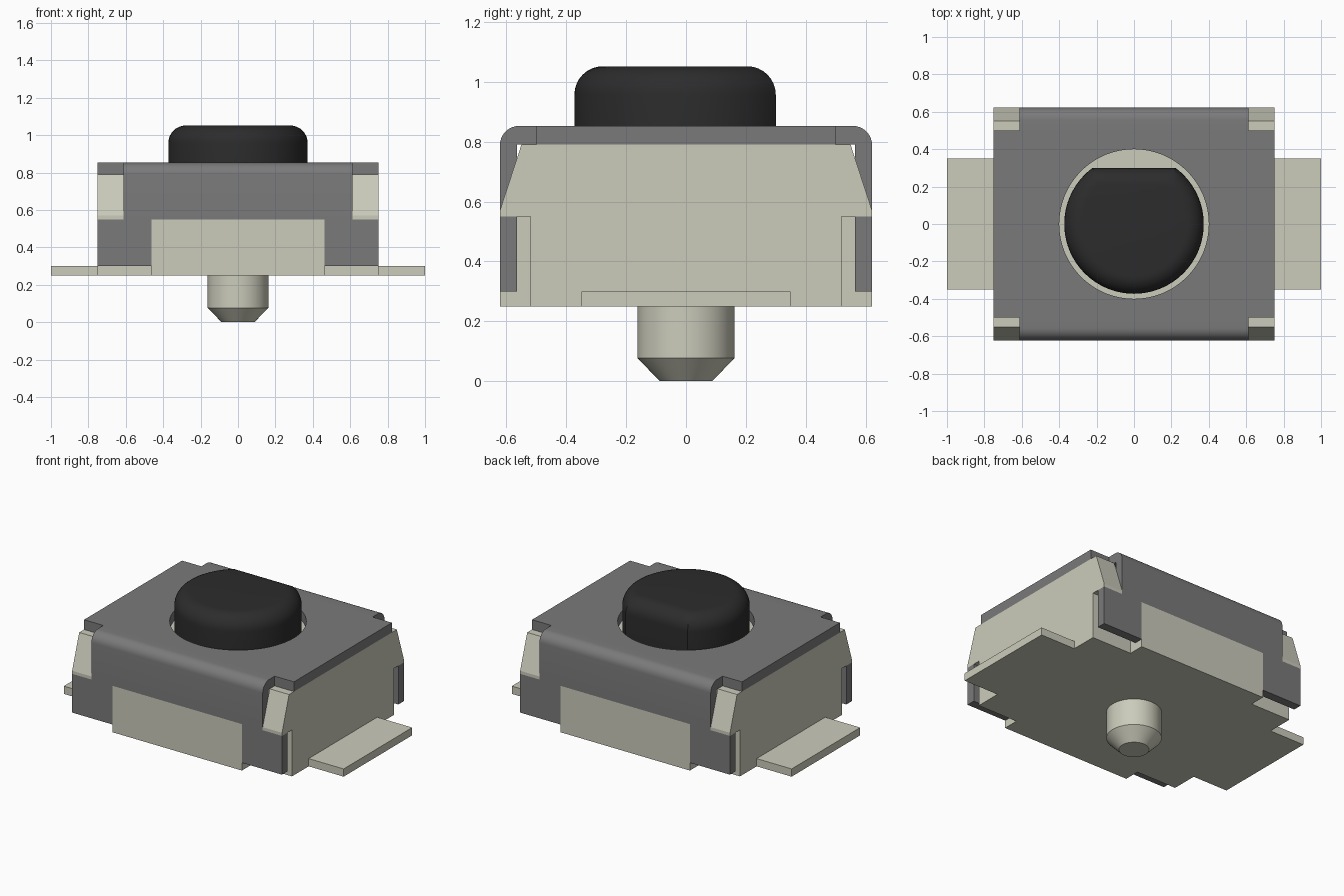
import bpy, bmesh, math
from mathutils import Vector

cube = bpy.data.objects.get("Cube")
if cube:
    bpy.data.objects.remove(cube, do_unlink=True)


def material(name, color):
    m = bpy.data.materials.new(name)
    m.use_nodes = True
    m.diffuse_color = (*color, 1)
    m.node_tree.nodes["Principled BSDF"].inputs["Base Color"].default_value = (*color, 1)
    return m


IVORY = material("ivory plastic", (0.6, 0.6, 0.5))
GREY = material("grey metal", (0.195, 0.195, 0.195))
BLACK = material("black rubber", (0.025, 0.025, 0.025))


def loft(name, rings, mat=None):
    """Skin a stack of equal-length closed rings and cap both ends."""
    bm = bmesh.new()
    loops = [[bm.verts.new(p) for p in ring] for ring in rings]
    n = len(loops[0])
    for a, b in zip(loops, loops[1:]):
        for i in range(n):
            j = (i + 1) % n
            bm.faces.new((a[i], a[j], b[j], b[i]))
    bm.faces.new(loops[0][::-1])
    bm.faces.new(loops[-1])
    bmesh.ops.recalc_face_normals(bm, faces=bm.faces[:])
    mesh = bpy.data.meshes.new(name)
    bm.to_mesh(mesh)
    bm.free()
    obj = bpy.data.objects.new(name, mesh)
    bpy.context.collection.objects.link(obj)
    if mat:
        mesh.materials.append(mat)
    return obj


def box(name, x0, x1, y0, y1, z0, z1, mat=None):
    ring = lambda z: [(x0, y0, z), (x1, y0, z), (x1, y1, z), (x0, y1, z)]
    return loft(name, [ring(z0), ring(z1)], mat)


def prism_x(name, profile, half, mat=None):
    """Extrude a (y, z) profile along x."""
    return loft(name, [[(x, y, z) for y, z in profile] for x in (-half, half)], mat)


def circle(r, z, n=64):
    return [(r * math.cos(2 * math.pi * i / n), r * math.sin(2 * math.pi * i / n), z)
            for i in range(n)]


def activate(obj):
    bpy.ops.object.select_all(action="DESELECT")
    obj.select_set(True)
    bpy.context.view_layer.objects.active = obj


def cut(obj, cutter):
    activate(obj)
    mod = obj.modifiers.new("cut", "BOOLEAN")
    mod.operation, mod.solver, mod.object = "DIFFERENCE", "EXACT", cutter
    bpy.ops.object.modifier_apply(modifier=mod.name)
    bpy.data.objects.remove(cutter, do_unlink=True)


def smooth(obj, degrees=30):
    activate(obj)
    bpy.ops.object.shade_smooth_by_angle(angle=math.radians(degrees))


W, D = 0.75, 0.622            # half width and half depth
BASE, STEP, DECK, TOP = 0.25, 0.55, 0.79, 0.853
FLAP, TAB = 0.612, 0.463      # half widths of the cover flap and the lower front block

# Housing: sloped shoulders, recessed where the cover folds over it
half = [(D, BASE), (D, 0.57), (0.55, DECK)]
housing = prism_x("housing", half + [(-y, z) for y, z in half[::-1]], W, IVORY)
for s in (-1, 1):
    outline = [(TAB, 0.1), (0.9, 0.1), (0.9, STEP), (FLAP, STEP), (FLAP, 0.95)]
    outline += [(-x, z) for x, z in outline[::-1]]
    outline += [(-TAB, STEP), (TAB, STEP)]
    cut(housing, loft("recess", [[(x, s * y, z) for x, z in outline] for y in (0.52, 0.8)]))

# Cover: folded sheet with rounded bends
R, INNER, LEG_END = 0.065, 0.565, 0.3
bend = [(D - R + R * math.cos(a), TOP - R + R * math.sin(a))
        for a in [math.pi / 2 * i / 8 for i in range(9)]]
side = [(INNER, DECK), (INNER, LEG_END), (D, LEG_END)] + bend
cover = prism_x("cover", side + [(-y, z) for y, z in side[::-1]], W, GREY)
for s in (-1, 1):
    y0, y1 = sorted((s * 0.5, s * 0.8))
    cut(cover, box("front_gap", -TAB, TAB, y0, y1, 0.1, STEP))
    for t in (-1, 1):
        x0, x1 = sorted((t * FLAP, t * 0.9))
        cut(cover, box("corner_notch", x0, x1, y0, y1, STEP, 1))
cut(cover, loft("hole", [circle(0.4, 0.7), circle(0.4, 1)]))
smooth(cover)

# Button: disc with one flat side and a rounded rim
def d_ring(inset, z, n=56, m=8):
    r, flat = 0.373 - inset, 0.3 - inset
    a = math.asin(flat / r)
    start, sweep = math.pi - a, math.pi + 2 * a
    arc = [(r * math.cos(start + sweep * i / n), r * math.sin(start + sweep * i / n), z)
           for i in range(n + 1)]
    first, last = Vector(arc[0]), Vector(arc[-1])
    return arc + [tuple(last.lerp(first, i / m)) for i in range(1, m)]


RIM, CROWN = 0.095, 1.052
rings = [d_ring(0, DECK)]
for i in range(9):
    a = math.pi / 2 * i / 8
    rings.append(d_ring(RIM * (1 - math.cos(a)), CROWN - RIM + RIM * math.sin(a)))
button = loft("button", rings, BLACK)
smooth(button)

# Locating pin with a tapered tip
pin = loft("locating_pin", [circle(0.088, 0), circle(0.162, 0.077), circle(0.162, BASE)], IVORY)
smooth(pin)

# Side terminals
box("left_terminal", W, 1, -0.35, 0.35, BASE, 0.3, IVORY)
box("right_terminal", -1, -W, -0.35, 0.35, BASE, 0.3, IVORY)
